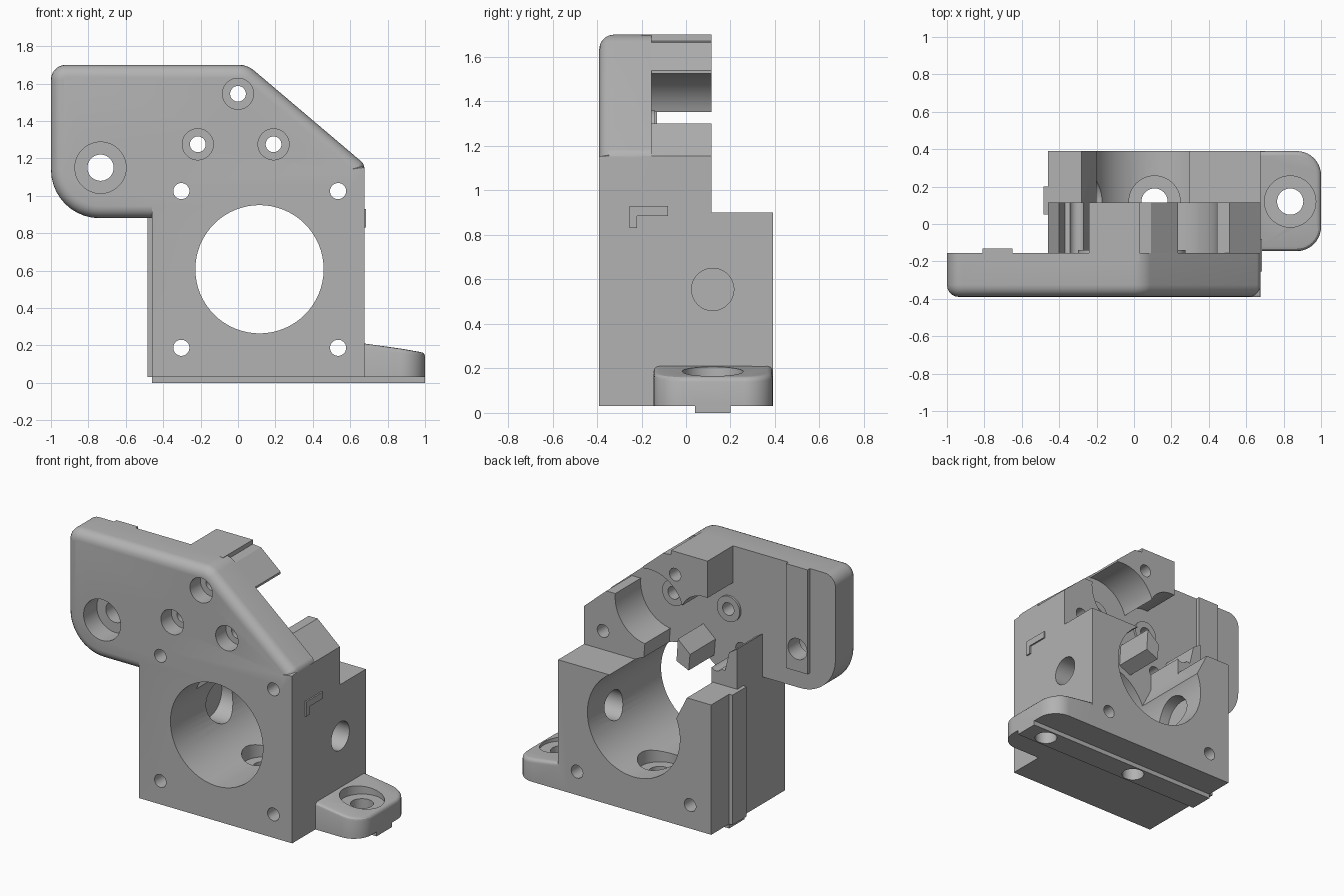
import bpy, bmesh, math
from mathutils import Matrix, Vector

if "Cube" in bpy.data.objects:
    bpy.data.objects.remove(bpy.data.objects["Cube"])

grey = bpy.data.materials.new("plain grey")
grey.use_nodes = True
grey.diffuse_color = (0.45, 0.45, 0.45, 1)
grey.node_tree.nodes["Principled BSDF"].inputs["Base Color"].default_value = grey.diffuse_color


def finish(bm, name):
    bmesh.ops.recalc_face_normals(bm, faces=bm.faces)
    mesh = bpy.data.meshes.new(name)
    bm.to_mesh(mesh)
    bm.free()
    mesh.materials.append(grey)
    ob = bpy.data.objects.new(name, mesh)
    bpy.context.collection.objects.link(ob)
    return ob


def rounded(corners):
    """Outline from (a, b, radius) corners, with arcs at non-zero radii."""
    out = []
    for i, (a, b, r) in enumerate(corners):
        p = Vector((a, b))
        if not r:
            out.append(p)
            continue
        u = (Vector(corners[i - 1][:2]) - p).normalized()
        v = (Vector(corners[(i + 1) % len(corners)][:2]) - p).normalized()
        half = u.angle(v) / 2
        centre = p + (u + v).normalized() * r / math.sin(half)
        start, end = p + u * r / math.tan(half), p + v * r / math.tan(half)
        sweep = (start - centre).angle_signed(end - centre)
        for k in range(11):
            out.append(centre + Matrix.Rotation(-sweep * k / 10, 2) @ (start - centre))
    return out


def prism(corners, lo, hi, axis="y"):
    """Extrude an outline in XZ along y, or an outline in XY along z."""
    bm = bmesh.new()
    put = (lambda p, d: (p[0], d, p[1])) if axis == "y" else (lambda p, d: (p[0], p[1], d))
    face = bm.faces.new([bm.verts.new(put(p, lo)) for p in rounded(corners)])
    ext = bmesh.ops.extrude_face_region(bm, geom=[face])
    step = Vector(put((0, 0), hi - lo))
    bmesh.ops.translate(bm, vec=step, verts=[v for v in ext["geom"] if isinstance(v, bmesh.types.BMVert)])
    return bm


def sharp(points):
    return [(a, b, 0) for a, b in points]


def box(name, x, y, z):
    return finish(prism(sharp([(x[0], z[0]), (x[1], z[0]), (x[1], z[1]), (x[0], z[1])]), *y), name)


def cylinder(name, axis, a, b, r, lo, hi):
    """Cylinder along an axis; a and b are the other two coordinates in order."""
    bm = bmesh.new()
    bmesh.ops.create_cone(bm, cap_ends=True, segments=64, radius1=r, radius2=r, depth=hi - lo)
    mid = (lo + hi) / 2
    if axis == "x":
        m = Matrix.Translation((mid, a, b)) @ Matrix.Rotation(math.pi / 2, 4, "Y")
    elif axis == "y":
        m = Matrix.Translation((a, mid, b)) @ Matrix.Rotation(math.pi / 2, 4, "X")
    else:
        m = Matrix.Translation((a, b, mid))
    bm.transform(m)
    return finish(bm, name)


def combine(target, other, operation):
    mod = target.modifiers.new(operation, "BOOLEAN")
    mod.object, mod.operation, mod.solver = other, operation, "EXACT"
    bpy.context.view_layer.objects.active = target
    bpy.ops.object.modifier_apply(modifier=mod.name)
    bpy.data.objects.remove(other)


FRONT, BACK, PLATE, MID = -0.39, 0.39, -0.155, 0.115
LEFT, RIGHT, BASE = -0.46, 0.675, 0.03

# Front plate with rounded front rim
plate = prism([(-1, 1.7, 0.08), (0.05, 1.7, 0.13), (RIGHT, 1.17, 0.05), (RIGHT, 0.88, 0), (LEFT, 0.88, 0),
               (-1, 0.88, 0.26)], FRONT, PLATE)
rim = [e for e in plate.edges if all(v.co.y < FRONT + 0.001 for v in e.verts)
       and not all(v.co.x > RIGHT - 0.001 for v in e.verts)
       and not all(v.co.x > LEFT - 0.001 and v.co.z < 0.9 for v in e.verts)]
bmesh.ops.bevel(plate, geom=rim, offset=0.065, segments=5, profile=0.5, affect="EDGES", clamp_overlap=False)
body = finish(plate, "extruder_housing")

# Motor block: front half and rear half with the slanted opening
parts = [box("front_block", (LEFT, RIGHT), (FRONT, PLATE), (BASE, 1.0)),
         finish(prism(sharp([(LEFT, BASE), (RIGHT, BASE), (RIGHT, 0.9), (0.295, 0.9), (0.115, 0.7),
                             (-0.2, 0.74), (-0.28, 0.9), (LEFT, 0.9)]), -0.2, BACK), "rear_block")]

# Raised blocks behind the plate
upper = finish(prism(sharp([(-0.24, 1.7), (0.09, 1.665), (0.235, 1.54), (0.235, 1.25), (-0.24, 1.25)]),
                     -0.2, MID), "top_block")
top_fill = box("top_fill", (-0.24, 0.03), (-0.2, MID), (1.6, 1.7))
combine(upper, top_fill, "UNION")
side = finish(prism(sharp([(RIGHT, 0.85), (RIGHT, 1.155), (0.51, 1.3), (0.2, 1.3), (0.24, 0.85)]),
                    -0.2, MID), "side_block")
for part in (upper, side):
    combine(part, cylinder("gear_clearance", "y", 0.19, 1.275, 0.255, PLATE, 0.3), "DIFFERENCE")
combine(upper, cylinder("idler_clearance", "y", -0.215, 1.275, 0.18, PLATE, 0.3), "DIFFERENCE")
parts += [upper, side,
          finish(prism(sharp([(LEFT, 0.85), (LEFT, 1.17), (-0.4, 1.13), (-0.37, 1.0), (-0.27, 1.02),
                              (-0.27, 0.85)]), -0.2, MID), "corner_block"),
          finish(prism(sharp([(-0.02, 1.12), (-0.11, 1.04), (-0.1, 0.93), (-0.01, 0.97)]),
                       -0.2, MID), "guide_prism")]

# Locating strips and mark
parts += [box("bottom_strip", (LEFT, 1.0), (0.04, 0.2), (0, 0.05)),
          box("side_strip", (-0.485, -0.44), (0.05, 0.2), (BASE, 0.9)),
          box("plate_strip", (-0.81, -0.65), (-0.2, -0.13), (1.0, 1.7)),
          box("angle_mark_bar", (0.6, 0.685), (-0.255, -0.08), (0.885, 0.93)),
          box("angle_mark_leg", (0.6, 0.685), (-0.255, -0.22), (0.83, 0.9))]
parts += [cylinder("screw_boss", "y", x, 1.275, 0.085, -0.2, -0.14) for x in (-0.215, 0.19)]

# Mounting foot with a sloping top
foot = prism([(0.6, -0.145, 0), (1.0, -0.145, 0.13), (1.0, BACK, 0.13), (0.6, BACK, 0)], BASE, 0.2, "z")
for v in foot.verts:
    if v.co.z > 0.1:
        v.co.z = 0.21 - 0.14 * (v.co.x - RIGHT)
foot_rim = [e for e in foot.edges if all(v.co.z > 0.1 for v in e.verts) and any(v.co.x > 0.61 for v in e.verts)]
bmesh.ops.bevel(foot, geom=foot_rim, offset=0.025, segments=3, profile=0.5, affect="EDGES", clamp_overlap=False)
parts.append(finish(foot, "mounting_foot"))

for part in parts:
    combine(body, part, "UNION")

# Bores and screw holes: axis, two coordinates, radius, start, end
holes = [("y", 0.115, 0.607, 0.343, -1, 1), ("y", -0.735, 1.15, 0.07, -1, 1),
         ("y", -0.735, 1.15, 0.137, -1, -0.25),
         ("x", 0.12, 0.555, 0.095, 0.2, 1), ("x", 0.12, 0.555, 0.07, -1, 0.2), ("x", 0.12, 0.555, 0.137, -0.3, 0.1),
         ("z", 0.11, 0.12, 0.07, -1, 0.5), ("z", 0.11, 0.12, 0.137, 0.2, 0.5),
         ("z", 0.835, 0.12, 0.07, -1, 0.5), ("z", 0.835, 0.12, 0.137, 0.145, 0.5)]
for x in (-0.303, 0.535):
    holes += [("y", x, z, 0.043, -1, 1) for z in (0.187, 1.025)]
for x, z in ((0, 1.545), (-0.215, 1.275), (0.19, 1.275)):
    holes += [("y", x, z, 0.042, -1, 1), ("y", x, z, 0.083, -1, -0.28)]
for hole in holes:
    combine(body, cylinder("hole_cutter", *hole), "DIFFERENCE")

bpy.ops.object.select_all(action="DESELECT")
body.select_set(True)
bpy.context.view_layer.objects.active = body
bpy.ops.object.shade_smooth_by_angle(angle=math.radians(30))
